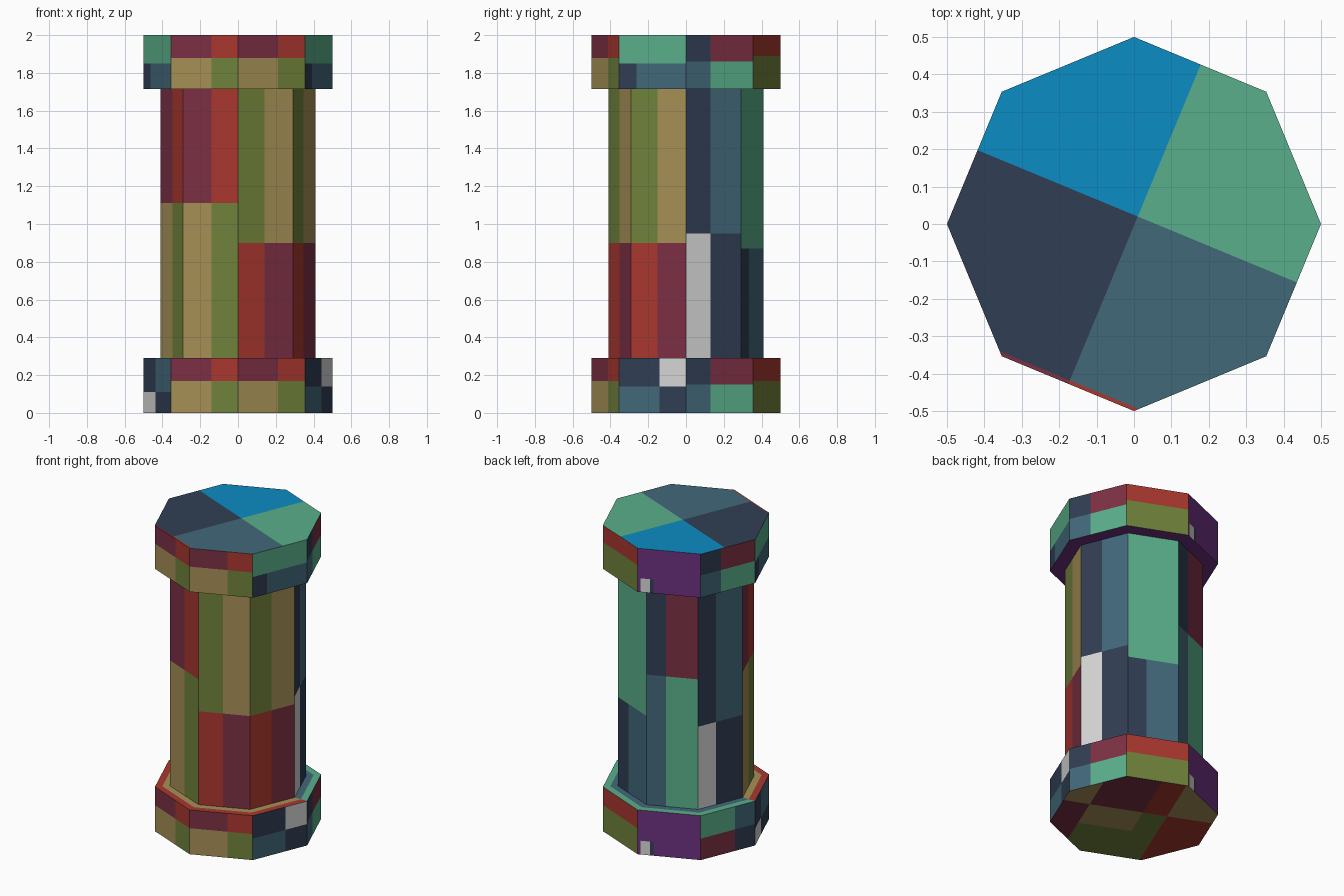
import bpy, bmesh, math
from mathutils import Vector

if "Cube" in bpy.data.objects:
    bpy.data.objects.remove(bpy.data.objects["Cube"])

# One material per colour (sRGB hex -> linear)
COLOURS = {"N": ("navy", "303E53"), "S": ("slate_blue", "42687A"), "G": ("sea_green", "5AAF8B"),
           "M": ("maroon", "7C3044"), "R": ("red", "A9372F"), "T": ("tan", "A69056"),
           "O": ("olive_green", "70823B"), "W": ("light_grey", "D6D6D6"),
           "B": ("bright_blue", "0C8CC4"), "P": ("purple", "6E3180")}
KEYS = list(COLOURS)


def linear(h):
    c = [int(h[i:i + 2], 16) / 255 for i in (0, 2, 4)]
    return [v / 12.92 if v <= 0.04045 else ((v + 0.055) / 1.055) ** 2.4 for v in c] + [1]


MATS = []
for name, code in COLOURS.values():
    m = bpy.data.materials.new(name)
    m.diffuse_color = linear(code)
    m.use_nodes = True
    m.node_tree.nodes["Principled BSDF"].inputs["Base Color"].default_value = m.diffuse_color
    MATS.append(m)


def corner(r, k, z):
    a = math.radians(45 * k)
    return Vector((r * math.cos(a), r * math.sin(a), z))


def face(bm, pts, key):
    f = bm.faces.new([bm.verts.new(p) for p in pts])
    f.material_index = KEYS.index(key)
    return f


def panel(bm, r, k, u0, u1, z0, z1, key):
    """Rectangle on octagon side k, u runs 0..1 along the side."""
    a, b = corner(r, k, 0), corner(r, k + 1, 0)
    p, q = a.lerp(b, u0), a.lerp(b, u1)
    up = Vector((0, 0, 1))
    face(bm, [p + up * z0, q + up * z0, q + up * z1, p + up * z1], key)


def side(bm, r, k, z0, z1, spec):
    """Four-patch side: split along, split height, colours TL TR BL BR."""
    u, z, keys = spec
    for key, (a, b, c, d) in zip(keys, ((0, u, z, z1), (u, 1, z, z1), (0, u, z0, z), (u, 1, z0, z))):
        panel(bm, r, k, a, b, c, d, key)


def tagged_side(bm, r, k, z0, z1):
    """Purple side with a small grey tag low on its left."""
    zt = z0 + 0.09
    panel(bm, r, k, 0, 1, zt, z1, "P")
    for a, b, key in ((0, .05, "P"), (.05, .2, "W"), (.2, .25, "N"), (.25, 1, "P")):
        panel(bm, r, k, a, b, z0, zt, key)


def ring(bm, r0, r1, z, up, colour):
    for k in range(8):
        pts = [corner(r0, k, z), corner(r1, k, z), corner(r1, k + 1, z), corner(r0, k + 1, z)]
        face(bm, pts if up else pts[::-1], colour(k))


def disc(bm, z, up, cuts, rule):
    """Octagon sliced by vertical planes, coloured by position."""
    d = bmesh.new()
    pts = [corner(0.5, k, z) for k in range(8)]
    face(d, pts if up else pts[::-1], "N")
    for co, no in cuts:
        bmesh.ops.bisect_plane(d, geom=d.verts[:] + d.edges[:] + d.faces[:],
                               plane_co=co, plane_no=no)
    for f in d.faces:
        c = f.calc_center_median()
        face(bm, [v.co.copy() for v in f.verts], rule(c))
    d.free()


def finish(name, bm):
    bmesh.ops.remove_doubles(bm, verts=bm.verts, dist=1e-5)
    me = bpy.data.meshes.new(name)
    bm.to_mesh(me)
    bm.free()
    for m in MATS:
        me.materials.append(m)
    bpy.context.collection.objects.link(bpy.data.objects.new(name, me))


U = Vector((math.cos(math.radians(67.5)), math.sin(math.radians(67.5)), 0))
V = Vector((U.y, -U.x, 0))
Z1, Z2, R_SHAFT = 0.29, 1.715, 0.41

# Base block
bm = bmesh.new()
base = {0: (.37, .15, "NMSG"), 1: (.5, .17, "RROO"), 3: (.63, .14, "GSMN"), 4: (.43, .11, "NSWN"),
        5: (.6, .17, "MRTO"), 6: (.6, .17, "MRTO"), 7: (.6, .14, "NWSN")}
for k, spec in base.items():
    side(bm, 0.5, k, 0, Z1, spec)
tagged_side(bm, 0.5, 2, 0, Z1)
ring(bm, 0.455, 0.5, Z1, True, lambda k: "G" if k < 4 else "R")
ring(bm, R_SHAFT, 0.455, Z1, True, lambda k: "S" if k < 4 else "T")


def under(c):
    u, v = c.dot(U), c.dot(V)
    if v > .3:
        return "T" if u > .08 else "M"
    if v > -.03:
        return "M" if u > .08 else "T" if u > -.15 else "O"
    if v > -.18:
        return "R" if u > .08 else "O"
    return "T" if u > .08 else "R"


disc(bm, 0, False, [(V * d, V) for d in (.3, -.03, -.18)] + [(U * d, U) for d in (.08, -.15)], under)
finish("column_base", bm)

# Shaft
bm = bmesh.new()
shaft = [(.45, .95, "NSWN"), (.37, .87, "GGNS"), (.38, 1.14, "NMSG"), (.4, .83, "NSWN"),
         (.52, 1.11, "MRTO"), (.52, 1.11, "MRTO"), (.48, .9, "OTRM"), (.48, .9, "OTRM")]
for k, spec in enumerate(shaft):
    side(bm, R_SHAFT, k, Z1, Z2, spec)
finish("column_shaft", bm)

# Cap block
bm = bmesh.new()
cap = {0: (.37, 1.86, "NMSG"), 1: (.5, 1.89, "RROO"), 3: (.37, 1.86, "NMSG"), 4: (.26, 1.85, "GGNS"),
       5: (.6, 1.88, "MRTO"), 6: (.6, 1.88, "MRTO"), 7: (.26, 1.85, "GGNS")}
for k, spec in cap.items():
    side(bm, 0.5, k, Z2, 2, spec)
tagged_side(bm, 0.5, 2, Z2, 2)
ring(bm, R_SHAFT, 0.5, Z2, False, lambda k: "P")

# Cap top: four quarters plus a thin red edge strip at the front left
MID = Vector((0.01, 0.02, 0))
EDGE = -U


def top(c):
    u, v = (c - MID).dot(U), (c - MID).dot(V)
    if c.dot(EDGE) > .452:
        return "R" if v > 0 else "M"
    if u > 0:
        return "G" if v > 0 else "B"
    return "S" if v > 0 else "N"


disc(bm, 2, True, [(MID, U), (MID, V), (EDGE * .452, EDGE)], top)
finish("column_cap", bm)
